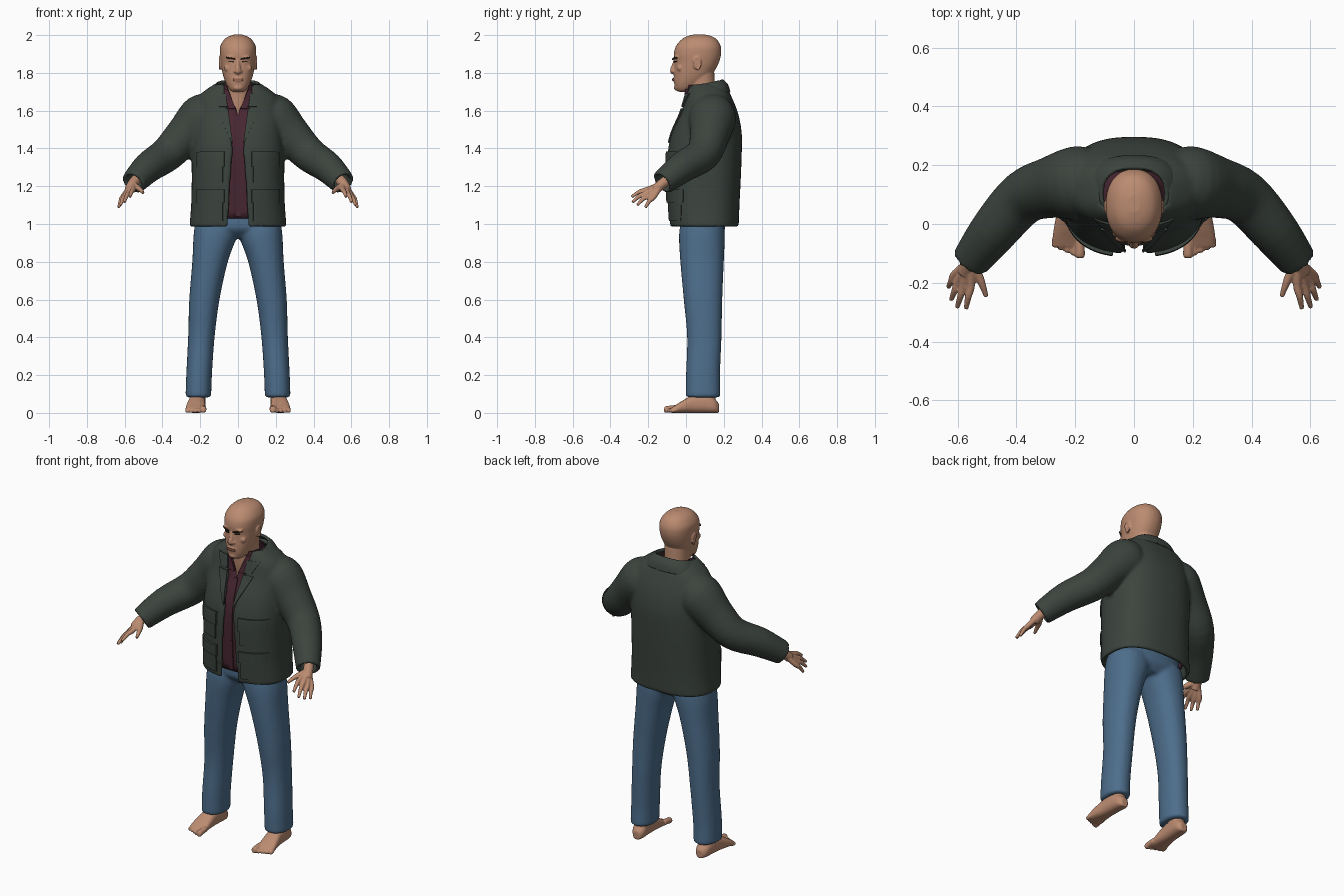
import bpy, bmesh, math
from mathutils import Vector, Matrix

cube = bpy.data.objects.get("Cube")
if cube:
    bpy.data.objects.remove(cube, do_unlink=True)


def material(name, *rgb):
    m = bpy.data.materials.new(name)
    m.use_nodes = True
    m.diffuse_color = (*rgb, 1)
    bsdf = next(n for n in m.node_tree.nodes if n.type == 'BSDF_PRINCIPLED')
    bsdf.inputs["Base Color"].default_value = (*rgb, 1)
    bsdf.inputs["Roughness"].default_value = 0.8
    return m


SKIN = material("skin", .50, .26, .165)
LIPS = material("lips", .32, .13, .09)
DARK = material("dark hair", .025, .016, .012)
GREEN = material("jacket green", .045, .058, .048)
MAROON = material("shirt maroon", .065, .02, .032)
DENIM = material("denim blue", .075, .155, .26)


def finish(name, bm, mat, voxel=0, thick=0, relax=3, smooth=True):
    bmesh.ops.recalc_face_normals(bm, faces=bm.faces)
    me = bpy.data.meshes.new(name)
    bm.to_mesh(me)
    bm.free()
    me.materials.append(mat)
    if smooth:
        me.shade_smooth()
    ob = bpy.data.objects.new(name, me)
    bpy.context.scene.collection.objects.link(ob)
    if thick:
        mod = ob.modifiers.new("thickness", 'SOLIDIFY')
        mod.thickness, mod.offset = thick, 0
    if voxel:
        mod = ob.modifiers.new("blend", 'REMESH')
        mod.mode, mod.voxel_size, mod.use_smooth_shade = 'VOXEL', voxel, True
        mod = ob.modifiers.new("relax", 'SMOOTH')
        mod.factor, mod.iterations = .5, relax
    return ob


def densify(rows, k=5):
    """Smooth curve through the rows of numbers."""
    out = []
    for i in range(len(rows) - 1):
        a, b, c, d = (rows[max(0, min(len(rows) - 1, i + j))] for j in (-1, 0, 1, 2))
        for t in (j / k for j in range(k)):
            out.append([q + .5 * t * (r - p + t * (2 * p - 5 * q + 4 * r - s + t * (3 * (q - r) + s - p)))
                        for p, q, r, s in zip(a, b, c, d)])
    return out + [list(rows[-1])]


def skin_rings(bm, rings, closed=True, caps=True):
    vs = [[bm.verts.new(p) for p in ring] for ring in rings]
    n = len(vs[0])
    for a, b in zip(vs, vs[1:]):
        for i in range(n if closed else n - 1):
            j = (i + 1) % n
            bm.faces.new((a[i], a[j], b[j], b[i]))
    if closed and caps:
        bm.faces.new(vs[0])
        bm.faces.new(vs[-1])


def power(v, p):
    return math.copysign(abs(v) ** p, v)


def body(bm, rows, p=.9, n=40, s=1):
    """Closed upright form; row = height, front y, back y, half width, centre x."""
    rings = []
    for z, f, b, rx, cx in densify(rows):
        ts = [2 * math.pi * i / n for i in range(n)]
        rings.append([(s * cx + rx * power(math.sin(t), p),
                       (f + b) / 2 - (b - f) / 2 * power(math.cos(t), p), z) for t in ts])
    skin_rings(bm, rings)


def garment(bm, rows, p=.8, n=72, tilt=0):
    """Shell open at the front; row = height, front y, back y, half width, half gap."""
    rings = []
    for z, f, b, rx, gap in densify(rows):
        t0 = math.asin((max(gap, .001) / rx) ** (1 / p))
        ts = [t0 + (2 * math.pi - 2 * t0) * i / (n - 1) for i in range(n)]
        rings.append([(rx * power(math.sin(t), p),
                       (f + b) / 2 - (b - f) / 2 * power(math.cos(t), p),
                       z - tilt * math.cos(t)) for t in ts])
    skin_rings(bm, rings, closed=False)


def tube(bm, rows, s=1, n=16, caps=True):
    """Round limb; row = x, y, z, radius."""
    rows = densify(rows, 4)
    pts = [Vector((s * r[0], r[1], r[2])) for r in rows]
    rings = []
    for i, c in enumerate(pts):
        t = (pts[min(i + 1, len(pts) - 1)] - pts[max(i - 1, 0)]).normalized()
        u = t.cross(Vector((0, 0, 1))).normalized()
        v = t.cross(u)
        rings.append([c + rows[i][3] * (u * math.cos(a) + v * math.sin(a))
                      for a in (2 * math.pi * k / n for k in range(n))])
    skin_rings(bm, rings, caps=caps)


def ball(bm, centre, radii):
    bmesh.ops.create_uvsphere(bm, u_segments=20, v_segments=12, radius=1,
                              matrix=Matrix.Translation(centre) @ Matrix.Diagonal((*radii, 1)))


def front_y(rows, x, z, p):
    rows = densify(rows)
    for a, b in zip(rows, rows[1:]):
        if z <= b[0]:
            break
    t = max(0, min(1, (z - a[0]) / (b[0] - a[0])))
    _, f, k, rx, _ = [q + t * (r - q) for q, r in zip(a, b)]
    sn = min(.98, abs(x) / rx) ** (1 / p)
    return (f + k) / 2 - (k - f) / 2 * math.sqrt(1 - sn * sn) ** p


def patch(name, rows, z0, z1, inner, outer, off, mat, thick=.008, p=.8, slant=0, nx=10, nz=8):
    """Mirrored pair of plates that follow the front of a form."""
    for side, s in (("left", 1), ("right", -1)):
        bm = bmesh.new()
        grid = []
        for j in range(nz + 1):
            z = z0 + (z1 - z0) * j / nz
            a, b = inner(z), outer(z)
            line = []
            for i in range(nx + 1):
                x = a + (b - a) * i / nx
                zz = z + slant * (x - a)
                line.append((s * x, front_y(rows, x, zz, p) - off, zz))
            grid.append(line)
        skin_rings(bm, grid, closed=False)
        finish(side + "_" + name, bm, mat, thick=thick, smooth=False)


# Head with neck, nose and ears
HEAD = [(1.70, -.04, .0, .028, 0), (1.712, -.054, .04, .045, 0), (1.74, -.062, .085, .062, 0),
        (1.78, -.064, .13, .077, 0), (1.82, -.062, .157, .086, 0), (1.86, -.061, .176, .092, 0),
        (1.90, -.064, .186, .096, 0), (1.94, -.054, .184, .094, 0), (1.975, -.026, .165, .074, 0),
        (1.993, .004, .138, .05, 0), (2.003, .04, .10, .02, 0)]
NECK = [(1.55, .03, .2, .1, 0), (1.62, .018, .18, .08, 0), (1.70, .012, .157, .068, 0), (1.8, .0, .15, .07, 0)]
bm = bmesh.new()
body(bm, HEAD)
body(bm, NECK)
tube(bm, [(0, -.054, 1.875, .009), (0, -.064, 1.84, .011), (0, -.070, 1.812, .016), (0, -.062, 1.80, .012)])
ball(bm, (0, -.056, 1.765), (.03, .014, .016))
ball(bm, (0, -.050, 1.722), (.026, .014, .016))
for s in (1, -1):
    ball(bm, (s * .013, -.064, 1.808), (.011, .012, .009))
    ball(bm, (s * .034, -.049, 1.884), (.032, .014, .009))
    ball(bm, (s * .048, -.032, 1.825), (.026, .016, .02))
    ball(bm, (s * .093, .056, 1.85), (.008, .018, .032))
    ear = [(.098, .058 + .018 * math.cos(a), 1.85 + .032 * math.sin(a), .0055)
           for a in (-1.5 + .5 * k for k in range(10))]
    tube(bm, ear, s, 8)
finish("head", bm, SKIN, voxel=.0045, relax=4)

# Painted face
patch("eyebrow", HEAD, 1.869, 1.876, lambda z: .014, lambda z: .062, .009, DARK, .007, .9, .2)
patch("eye", HEAD, 1.856, 1.862, lambda z: .021, lambda z: .049, .003, DARK, .007, .9, .06)
patch("lips", HEAD, 1.760, 1.771, lambda z: 0, lambda z: .025, .007, LIPS, .007, .9, -.06)

# Jacket body and sleeves
JACKET = [(.985, -.075, .268, .246, .055), (1.1, -.083, .272, .237, .048), (1.22, -.088, .278, .234, .042),
          (1.37, -.088, .284, .234, .03), (1.48, -.065, .284, .228, .035), (1.58, -.022, .266, .222, .05),
          (1.66, .002, .235, .205, .062), (1.70, .012, .215, .165, .068), (1.735, .025, .185, .112, .07)]
SLEEVE = [(.12, .145, 1.60, .08), (.185, .14, 1.565, .115), (.28, .125, 1.47, .094), (.375, .09, 1.37, .081),
          (.475, -.02, 1.30, .071), (.555, -.125, 1.218, .055)]
bm = bmesh.new()
garment(bm, JACKET)
for s in (1, -1):
    tube(bm, SLEEVE, s, 32, caps=False)
finish("jacket", bm, GREEN, voxel=.01, thick=.022, relax=4)

# Jacket collar, lapels and pockets
bm = bmesh.new()
garment(bm, [(1.675, -.008, .228, .162, .105), (1.715, .0, .215, .135, .09), (1.742, .016, .188, .105, .078)], tilt=.02)
finish("jacket_collar", bm, GREEN, voxel=.006, thick=.016)
patch("lapel", JACKET, 1.43, 1.61, lambda z: .028 + (z - 1.43) * .14, lambda z: .033 + (z - 1.43) * .45,
      .014, GREEN, .009)
patch("lapel_top", JACKET, 1.62, 1.69, lambda z: .028 + (z - 1.43) * .14, lambda z: .10 + (z - 1.62) * .5,
      .014, GREEN, .009)
for name, low, high, drop in (("chest", 1.22, 1.37, .065), ("hip", 1.015, 1.17, .055)):
    patch(name + "_pocket", JACKET, low, high, lambda z: .08, lambda z: .21, .012, GREEN, .012)
    patch(name + "_flap", JACKET, high - drop, high + .012, lambda z: .072, lambda z: .218, .018, GREEN, .012)

# Shirt with placket and collar
SHIRT = [(1.03, -.056, .245, .215, .001), (1.3, -.068, .255, .21, .001), (1.45, -.055, .255, .2, .001),
         (1.58, -.012, .235, .185, .002), (1.65, .002, .2, .14, .03), (1.70, .0, .182, .095, .05),
         (1.735, .0, .17, .085, .06)]
bm = bmesh.new()
garment(bm, SHIRT)
finish("shirt", bm, MAROON, thick=.006)
patch("shirt_placket", SHIRT, 1.04, 1.575, lambda z: 0, lambda z: .013, .005, MAROON, .006, nz=24, nx=2)
patch("shirt_collar", SHIRT, 1.61, 1.715, lambda z: .012 + (z - 1.61) * .4, lambda z: .05 + (z - 1.61) * .25,
      .009, MAROON, .008)

# Jeans
LEG = [(.082, .0, .182, .068, .21), (.2, .0, .18, .068, .206), (.4, .006, .188, .07, .194),
       (.6, -.012, .192, .08, .178), (.8, -.03, .2, .094, .148), (.93, -.037, .205, .114, .122),
       (1.0, -.03, .2, .113, .115)]
bm = bmesh.new()
body(bm, [(.925, .02, .17, .13, 0), (.97, -.028, .205, .225, 0), (1.02, -.034, .207, .225, 0),
          (1.1, -.03, .205, .215, 0)])
for s in (1, -1):
    body(bm, LEG, s=s)
finish("jeans", bm, DENIM, voxel=.01, relax=5)

# Hands: each finger runs from wrist over knuckle to tip
KNUCKLES = [(.555, -.205, 1.182), (.578, -.205, 1.167), (.597, -.192, 1.152), (.61, -.172, 1.142)]
TIPS = [(.572, -.288, 1.143), (.602, -.284, 1.115), (.622, -.258, 1.10), (.632, -.215, 1.087)]
for side, s in (("left", 1), ("right", -1)):
    bm = bmesh.new()
    tube(bm, [(.535, -.09, 1.24, .028), (.56, -.13, 1.21, .027), (.575, -.165, 1.178, .027)], s)
    for k, tip in zip(KNUCKLES, TIPS):
        mid = [(a + b) / 2 for a, b in zip(k, tip)]
        mid[2] += .008
        tube(bm, [(.56, -.13, 1.21, .016), (*k, .0145), (*mid, .0115), (*tip, .008)], s)
    tube(bm, [(.555, -.135, 1.205, .018), (.53, -.175, 1.19, .016), (.515, -.21, 1.18, .012),
              (.503, -.246, 1.165, .008)], s)
    finish(side + "_hand", bm, SKIN, voxel=.004, relax=3)

# Feet: heel to ball, ankle, five toes
FOOT = [(.174, .21, .02, .05), (.15, .212, .038, .075), (.10, .215, .043, .10), (.04, .218, .045, .095),
        (-.01, .222, .05, .07), (-.05, .225, .052, .045), (-.078, .225, .047, .028)]
for side, s in (("left", 1), ("right", -1)):
    bm = bmesh.new()
    skin_rings(bm, [[(s * (cx + rx * power(math.cos(a), .8)), y, h / 2 * (1 + power(math.sin(a), .8)))
                     for a in (2 * math.pi * i / 28 for i in range(28))] for y, cx, rx, h in densify(FOOT)])
    body(bm, [(.04, .07, .16, .038, .212), (.09, .055, .155, .04, .21), (.18, .06, .15, .042, .208)], s=s)
    for i in range(5):
        r = .017 if i == 0 else .0115
        x, tip = .184 + .021 * i, -.116 + .009 * i
        tube(bm, [(x, -.05, r + .008, r), (x, tip + .025, r + .004, r), (x, tip + .006, r, r),
                  (x, tip, r, r * .6)], s)
    finish(side + "_foot", bm, SKIN, voxel=.0045, relax=3)
